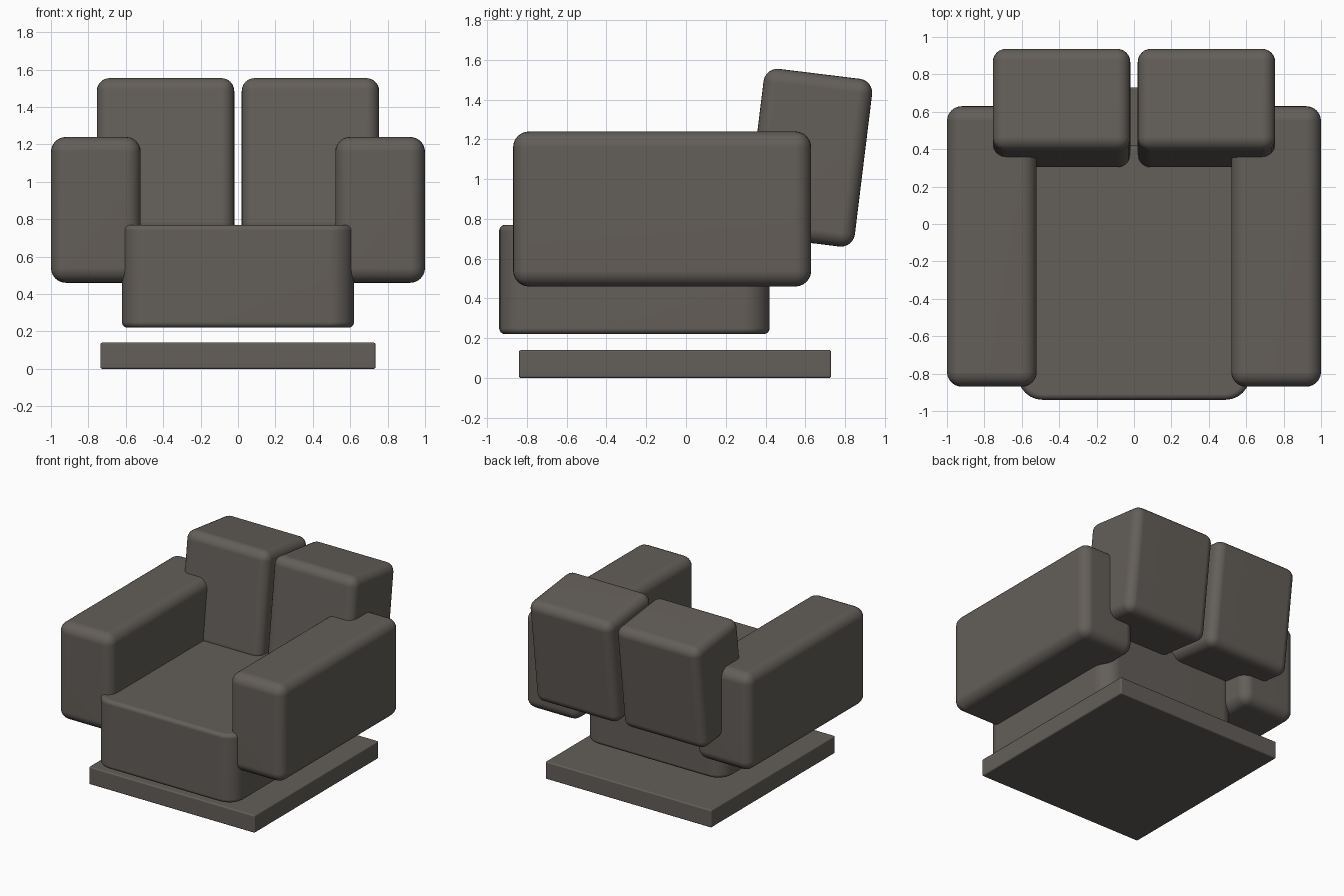
import bpy, bmesh, math
from mathutils import Vector

if "Cube" in bpy.data.objects:
    bpy.data.objects.remove(bpy.data.objects["Cube"], do_unlink=True)

fabric = bpy.data.materials.new("dark_warm_grey")
fabric.use_nodes = True
colour = (0.125, 0.112, 0.100, 1)
fabric.diffuse_color = colour
bsdf = next(n for n in fabric.node_tree.nodes if n.type == 'BSDF_PRINCIPLED')
bsdf.inputs["Base Color"].default_value = colour
bsdf.inputs["Roughness"].default_value = 0.8


def upright(edge):
    a, b = edge.verts
    return abs(a.co.z - b.co.z) > 0.01


def rounded_box(name, low, high, corner, rim=None, tilt=0):
    """Box between two corners; corner rounds it all, or only its uprights if rim is given."""
    low, high = Vector(low), Vector(high)
    size = high - low
    bm = bmesh.new()
    bmesh.ops.create_cube(bm, size=1)
    bmesh.ops.scale(bm, vec=size, verts=bm.verts)

    def bevel(edges, width):
        bmesh.ops.bevel(bm, geom=edges, offset=width, offset_type='OFFSET',
                        segments=6, profile=0.5, affect='EDGES', clamp_overlap=True)

    if rim is None:
        bevel(bm.edges[:], corner)
    else:
        bevel([e for e in bm.edges if upright(e)], corner)
        bevel([e for e in bm.edges if not upright(e)], rim)
    mesh = bpy.data.meshes.new(name)
    bm.to_mesh(mesh)
    bm.free()
    mesh.materials.append(fabric)
    obj = bpy.data.objects.new(name, mesh)
    bpy.context.collection.objects.link(obj)
    obj.location = (low + high) / 2
    obj.rotation_euler.x = tilt
    bpy.ops.object.select_all(action='DESELECT')
    obj.select_set(True)
    bpy.context.view_layer.objects.active = obj
    bpy.ops.object.shade_smooth_by_angle(angle=math.radians(40))
    # Keep the large panels flat between soft edges
    obj.modifiers.new("flat_panels", 'WEIGHTED_NORMAL').keep_sharp = True
    return obj


# Floor plate and seat block
rounded_box("base_plate", (-0.735, -0.84, 0), (0.735, 0.73, 0.14), 0.01)
rounded_box("seat", (-0.62, -0.94, 0.22), (0.62, 0.42, 0.77), 0.13, rim=0.03)

# Armrests and leaning back cushions, one per side
for side, s in (("left", 1), ("right", -1)):
    def span(inner, outer):
        return sorted((s * inner, s * outer))

    x0, x1 = span(0.52, 1.0)
    rounded_box(side + "_armrest", (x0, -0.87, 0.46), (x1, 0.63, 1.24), 0.08)
    x0, x1 = span(0.02, 0.755)
    rounded_box(side + "_back_cushion", (x0, 0.345, 0.683), (x1, 0.895, 1.533),
                0.07, tilt=math.radians(-7))
